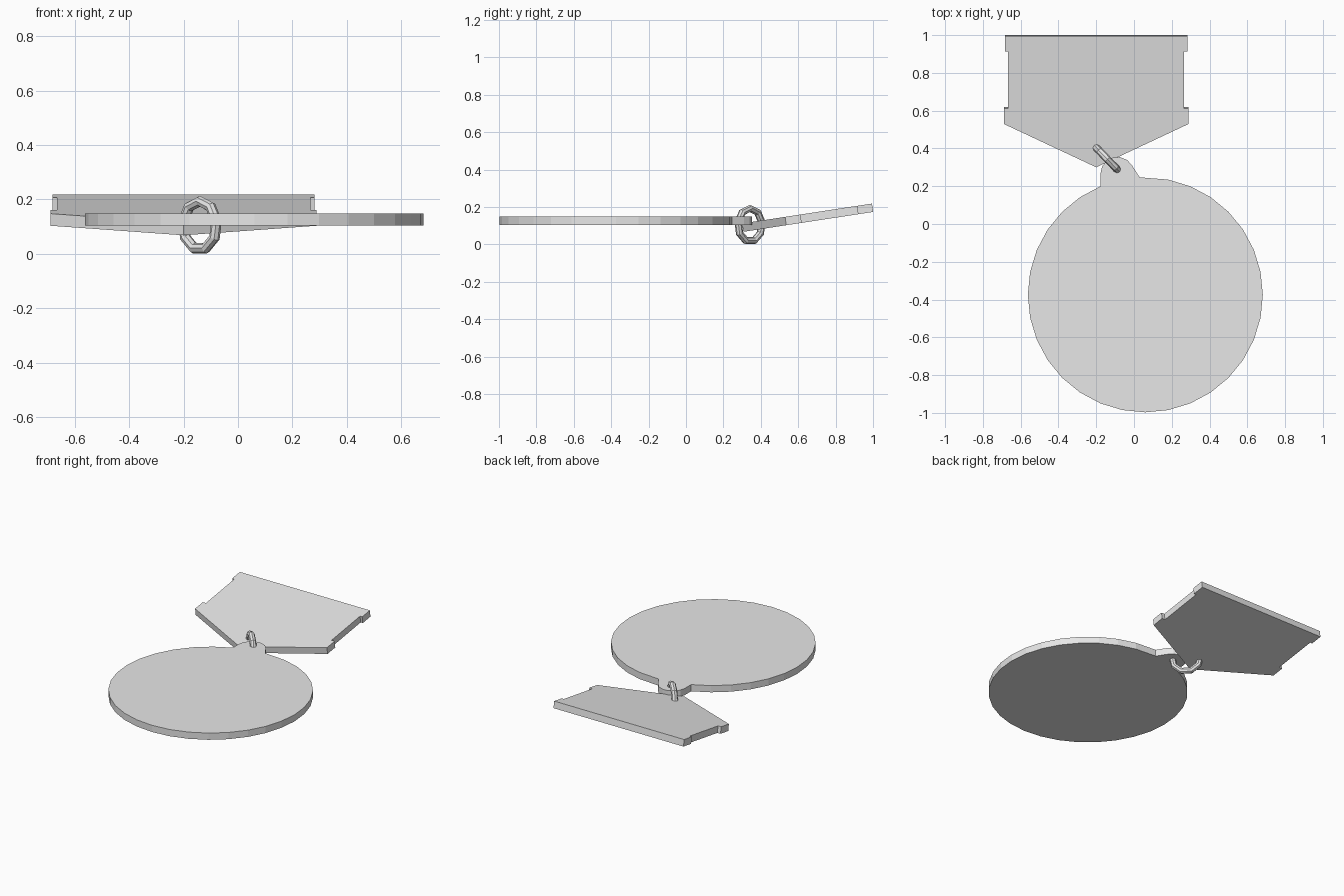
import bpy, bmesh
from math import sin, cos, pi, radians
from mathutils import Matrix, Vector

cube = bpy.data.objects.get("Cube")
if cube:
    bpy.data.objects.remove(cube, do_unlink=True)

grey = bpy.data.materials.new("plain grey")
grey.use_nodes = True
colour = (0.8, 0.8, 0.8, 1)
grey.diffuse_color = colour
grey.node_tree.nodes["Principled BSDF"].inputs["Base Color"].default_value = colour


def finish(name, bm):
    bmesh.ops.recalc_face_normals(bm, faces=bm.faces)
    mesh = bpy.data.meshes.new(name)
    bm.to_mesh(mesh)
    bm.free()
    mesh.materials.append(grey)
    obj = bpy.data.objects.new(name, mesh)
    bpy.context.collection.objects.link(obj)
    return obj


def plate(name, outline, thickness):
    """Flat outline pushed up into a solid plate."""
    bm = bmesh.new()
    face = bm.faces.new([bm.verts.new((x, y, 0)) for x, y in outline])
    new = bmesh.ops.extrude_face_region(bm, geom=[face])["geom"]
    bmesh.ops.translate(bm, vec=(0, 0, thickness),
                        verts=[v for v in new if isinstance(v, bmesh.types.BMVert)])
    return finish(name, bm)


def arc(cx, cy, r, start, end, steps):
    angles = [radians(start + (end - start) * i / steps) for i in range(steps + 1)]
    return [(cx + r * cos(a), cy + r * sin(a)) for a in angles]


# Round medal with the rounded hanging tab in one outline
disc = arc(0.06, -0.375, 0.622, 112.5, 438.75, 29)
tab = [(0.03, 0.247)] + arc(-0.088, 0.265, 0.09, 30, 180, 6)
medal = plate("medal_disc", disc + tab, 0.045)
medal.location.z = 0.104

# Pointed ribbon with small lips at the top and shoulders, tilted upwards
half = [(0.482, 0.702), (0.482, 0.62), (0.466, 0.62),
        (0.466, 0.315), (0.489, 0.315), (0.489, 0.232)]
outline = half + [(0, 0)] + [(-x, y) for x, y in reversed(half)]
ribbon = plate("ribbon", outline, 0.045)
ribbon.rotation_euler.x = radians(8.7)
ribbon.location = (-0.2, 0.307, 0.068)

# Linking ring standing upright through tab and ribbon
SEGMENTS, SIDES, MAJOR, MINOR = 9, 8, 0.089, 0.02
bm = bmesh.new()
loops = []
for i in range(SEGMENTS):
    a = 2 * pi * i / SEGMENTS
    loop = []
    for j in range(SIDES):
        b = 2 * pi * j / SIDES
        r = MAJOR + MINOR * cos(b)
        loop.append(bm.verts.new((r * sin(a), MINOR * sin(b), r * cos(a))))
    loops.append(loop)
for i in range(SEGMENTS):
    p, q = loops[i], loops[(i + 1) % SEGMENTS]
    for j in range(SIDES):
        k = (j + 1) % SIDES
        bm.faces.new((p[j], p[k], q[k], q[j]))
bmesh.ops.transform(bm, verts=bm.verts, matrix=Matrix.Rotation(radians(-46), 4, 'Z'))
ring = finish("link_ring", bm)
ring.location = (-0.14, 0.342, 0.104)
